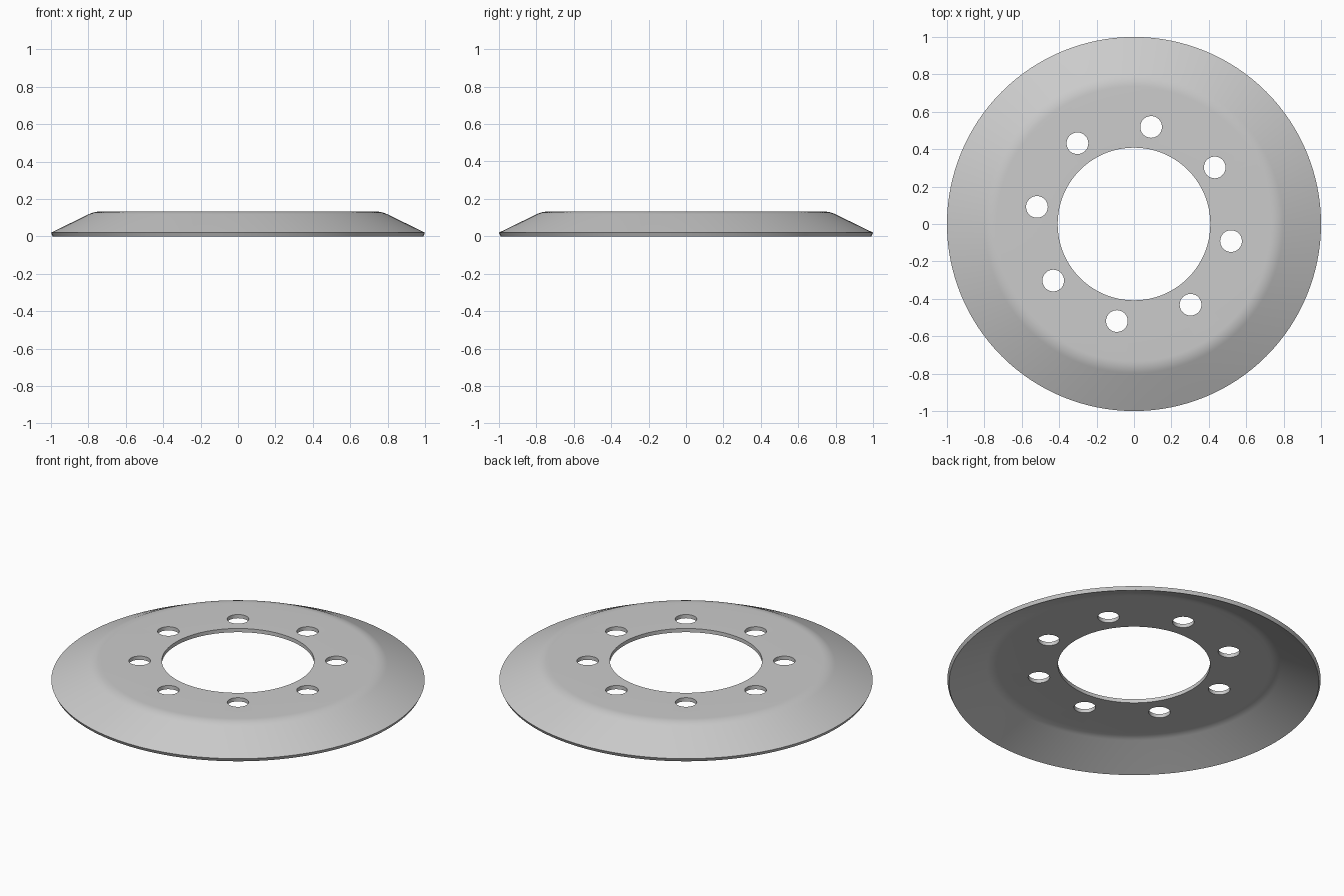
import bpy
import bmesh
from math import sin, cos, tan, radians
from mathutils import Matrix, Vector

if "Cube" in bpy.data.objects:
    bpy.data.objects.remove(bpy.data.objects["Cube"])

HEIGHT, THICK, BORE = 0.133, 0.022, 0.408
SLOPE = radians(26)      # angle of the conical skirt
BEND = 0.15              # outer radius of the bend
BOLT_RING, BOLT_RADIUS, BOLTS = 0.527, 0.058, 8

# Material
grey = bpy.data.materials.new("plain grey")
grey.use_nodes = True
colour = (0.6, 0.6, 0.6, 1)
grey.diffuse_color = colour
grey.node_tree.nodes["Principled BSDF"].inputs["Base Color"].default_value = colour


def make_object(name, bm):
    mesh = bpy.data.meshes.new(name)
    bmesh.ops.recalc_face_normals(bm, faces=bm.faces)
    bm.to_mesh(mesh)
    bm.free()
    obj = bpy.data.objects.new(name, mesh)
    bpy.context.collection.objects.link(obj)
    return obj


# Sheet cross-section: flat plate, rounded bend, sloping skirt
rim_z = THICK * cos(SLOPE)
corner = 1 - (HEIGHT - rim_z) / tan(SLOPE)
bend_x = corner - BEND * tan(SLOPE / 2)
bend_z = HEIGHT - BEND


def skin(depth):
    r = BEND - depth
    arc = [(bend_x + r * sin(SLOPE * i / 6), bend_z + r * cos(SLOPE * i / 6))
           for i in range(7)]
    edge = (1 - depth * sin(SLOPE), rim_z - depth * cos(SLOPE))
    return [(BORE, HEIGHT - depth)] + arc + [edge]


profile = skin(0) + skin(THICK)[::-1]

# Dished ring, turned about the z axis
bm = bmesh.new()
verts = [bm.verts.new((x, 0, z)) for x, z in profile]
edges = [bm.edges.new((v, verts[i - 1])) for i, v in enumerate(verts)]
bmesh.ops.spin(bm, geom=verts + edges, cent=(0, 0, 0), axis=(0, 0, 1),
               angle=radians(360), steps=128, use_merge=True)
bmesh.ops.remove_doubles(bm, verts=bm.verts, dist=1e-5)
ring = make_object("dished_ring", bm)
ring.data.materials.append(grey)

# Bolt hole cutters
bm = bmesh.new()
for i in range(BOLTS):
    place = Matrix.Rotation(radians(35 + 360 / BOLTS * i), 4, "Z") @ \
        Matrix.Translation(Vector((BOLT_RING, 0, HEIGHT)))
    bmesh.ops.create_cone(bm, cap_ends=True, segments=40, radius1=BOLT_RADIUS,
                          radius2=BOLT_RADIUS, depth=0.2, matrix=place)
cutter = make_object("bolt_hole_cutter", bm)
cutter.hide_render = True
cutter.data.materials.append(grey)

cut = ring.modifiers.new("bolt holes", "BOOLEAN")
cut.operation = "DIFFERENCE"
cut.solver = "EXACT"
cut.object = cutter

# Cut the holes, then smooth the curved faces
bpy.ops.object.select_all(action="DESELECT")
ring.select_set(True)
bpy.context.view_layer.objects.active = ring
bpy.ops.object.modifier_apply(modifier=cut.name)
bpy.data.objects.remove(cutter)
bpy.ops.object.shade_smooth_by_angle(angle=radians(30))
